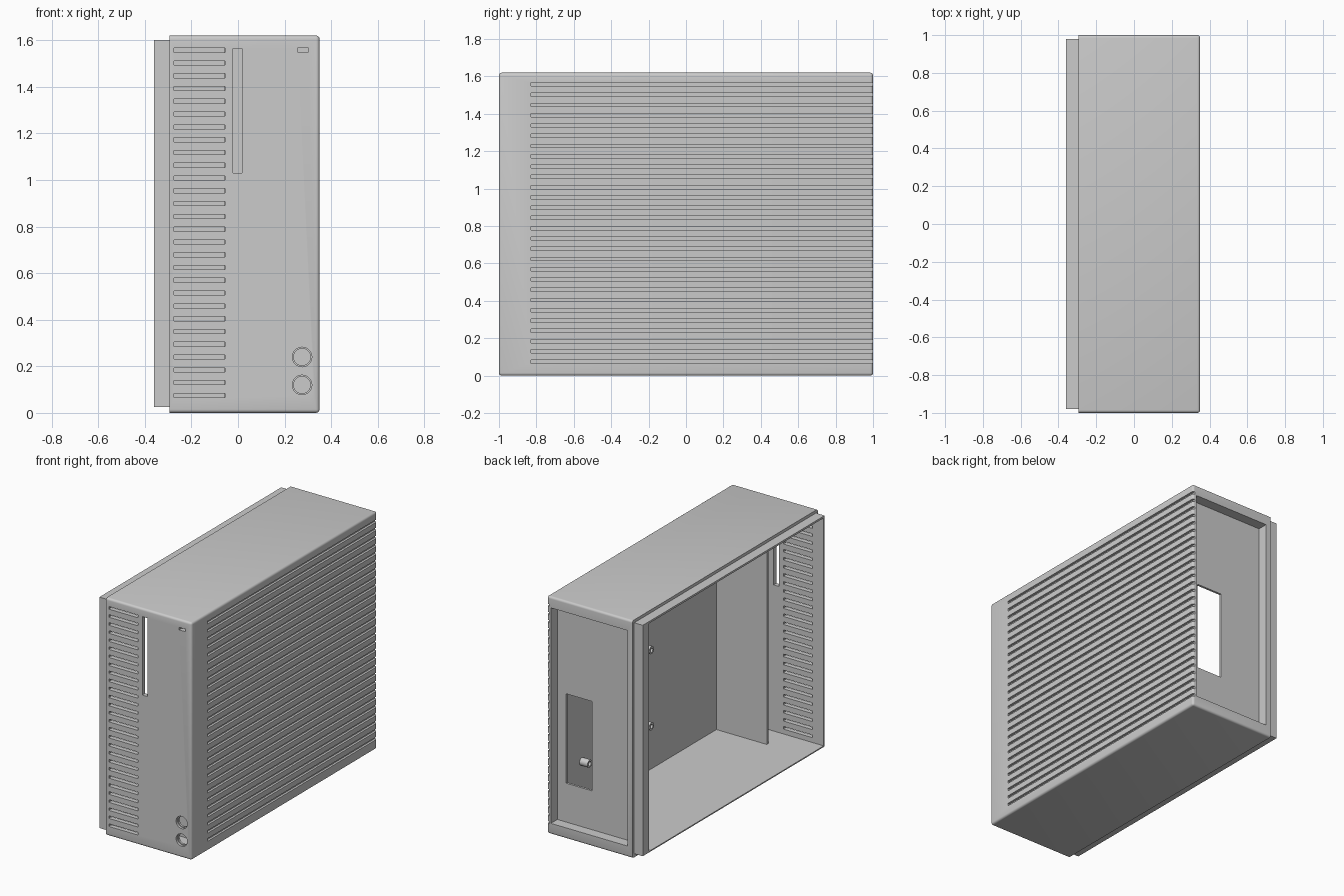
import bpy, bmesh, math
from mathutils import Matrix, Vector

cube = bpy.data.objects.get("Cube")
if cube:
    bpy.data.objects.remove(cube, do_unlink=True)

grey = bpy.data.materials.new("case grey")
grey.use_nodes = True
COLOUR = (0.6, 0.6, 0.6, 1)
grey.diffuse_color = COLOUR
grey.node_tree.nodes["Principled BSDF"].inputs["Base Color"].default_value = COLOUR


def add_box(bm, x, y, z):
    """Box from three (min, max) ranges."""
    size = [r[1] - r[0] for r in (x, y, z)]
    mid = [(r[0] + r[1]) / 2 for r in (x, y, z)]
    return bmesh.ops.create_cube(
        bm, size=1, matrix=Matrix.Translation(mid) @ Matrix.Diagonal((*size, 1)))


def add_rod(bm, centre, radius, length, axis, sides=32):
    turn = Vector((0, 0, 1)).rotation_difference(Vector(axis)).to_matrix().to_4x4()
    bmesh.ops.create_cone(bm, cap_ends=True, segments=sides, radius1=radius,
                          radius2=radius, depth=length,
                          matrix=Matrix.Translation(centre) @ turn)


def make(name, bm):
    mesh = bpy.data.meshes.new(name)
    bm.to_mesh(mesh)
    bm.free()
    mesh.materials.append(grey)
    ob = bpy.data.objects.new(name, mesh)
    bpy.context.collection.objects.link(ob)
    return ob


def combine(ob, bm, operation="DIFFERENCE"):
    """Apply a boolean with the given mesh, then drop the helper."""
    tool = make("cutter", bm)
    mod = ob.modifiers.new("cut", "BOOLEAN")
    mod.operation, mod.object, mod.solver = operation, tool, "EXACT"
    bpy.context.view_layer.update()
    graph = bpy.context.evaluated_depsgraph_get()
    mesh = bpy.data.meshes.new_from_object(ob.evaluated_get(graph))
    ob.modifiers.clear()
    ob.data = mesh
    bpy.data.objects.remove(tool, do_unlink=True)


def smooth(ob):
    bpy.ops.object.select_all(action="DESELECT")
    ob.select_set(True)
    bpy.context.view_layer.objects.active = ob
    bpy.ops.object.shade_smooth_by_angle(angle=math.radians(30))


# Outer body, rounded everywhere but around the open side
OPEN_X = -0.295
bm = bmesh.new()
add_box(bm, (OPEN_X, 0.35), (-1, 1), (0, 1.62))
edges = [e for e in bm.edges if any(v.co.x > 0 for v in e.verts)]
bmesh.ops.bevel(bm, geom=edges, offset=0.015, segments=4, profile=0.5, affect="EDGES")
case = make("case_shell", bm)

# Lip around the open side
bm = bmesh.new()
add_box(bm, (-0.36, -0.2), (-0.98, 0.98), (0.025, 1.6))
combine(case, bm, "UNION")

# Hollow interior
bm = bmesh.new()
add_box(bm, (-0.5, 0.32), (-0.97, 0.915), (0.033, 1.587))
combine(case, bm)

# Front vents, drive slot, lamp slot, button holes and rear recess
rows = [0.075 + i * 0.0549 for i in range(28)]
bm = bmesh.new()
for z in rows:
    add_box(bm, (-0.275, -0.055), (-1.1, -0.9), (z - 0.009, z + 0.009))
add_box(bm, (-0.022, 0.018), (-1.1, -0.9), (1.03, 1.565))
add_box(bm, (0.256, 0.303), (-1.1, -0.9), (1.549, 1.566))
for z in (0.12, 0.24):
    add_rod(bm, (0.275, -1, z), 0.036, 0.2, (0, 1, 0))
add_box(bm, (-0.257, 0.32), (0.93, 1.1), (0.075, 1.545))
combine(case, bm)

# Side grooves, rear window and button counterbores
bm = bmesh.new()
for z in rows:
    add_box(bm, (0.335, 0.45), (-0.83, 1.1), (z - 0.009, z + 0.009))
add_box(bm, (0.058, 0.255), (0.85, 1.05), (0.34, 0.95))
for z in (0.12, 0.24):
    add_rod(bm, (0.275, -1, z), 0.042, 0.03, (0, 1, 0))
combine(case, bm)
smooth(case)

# Inner partition behind the front panel
bm = bmesh.new()
add_box(bm, (-0.06, 0.322), (-0.805, -0.785), (0.031, 1.589))
make("inner_partition", bm)

# Board standoffs with screw bores
for row, z in (("lower", 0.37), ("upper", 0.89)):
    for place, y in (("front", 0.0), ("rear", 0.665)):
        bm = bmesh.new()
        add_rod(bm, (0.291, y, z), 0.026, 0.062, (1, 0, 0), 24)
        post = make(f"{row}_{place}_standoff", bm)
        bm = bmesh.new()
        add_rod(bm, (0.26, y, z), 0.014, 0.09, (1, 0, 0), 24)
        combine(post, bm)
        smooth(post)
